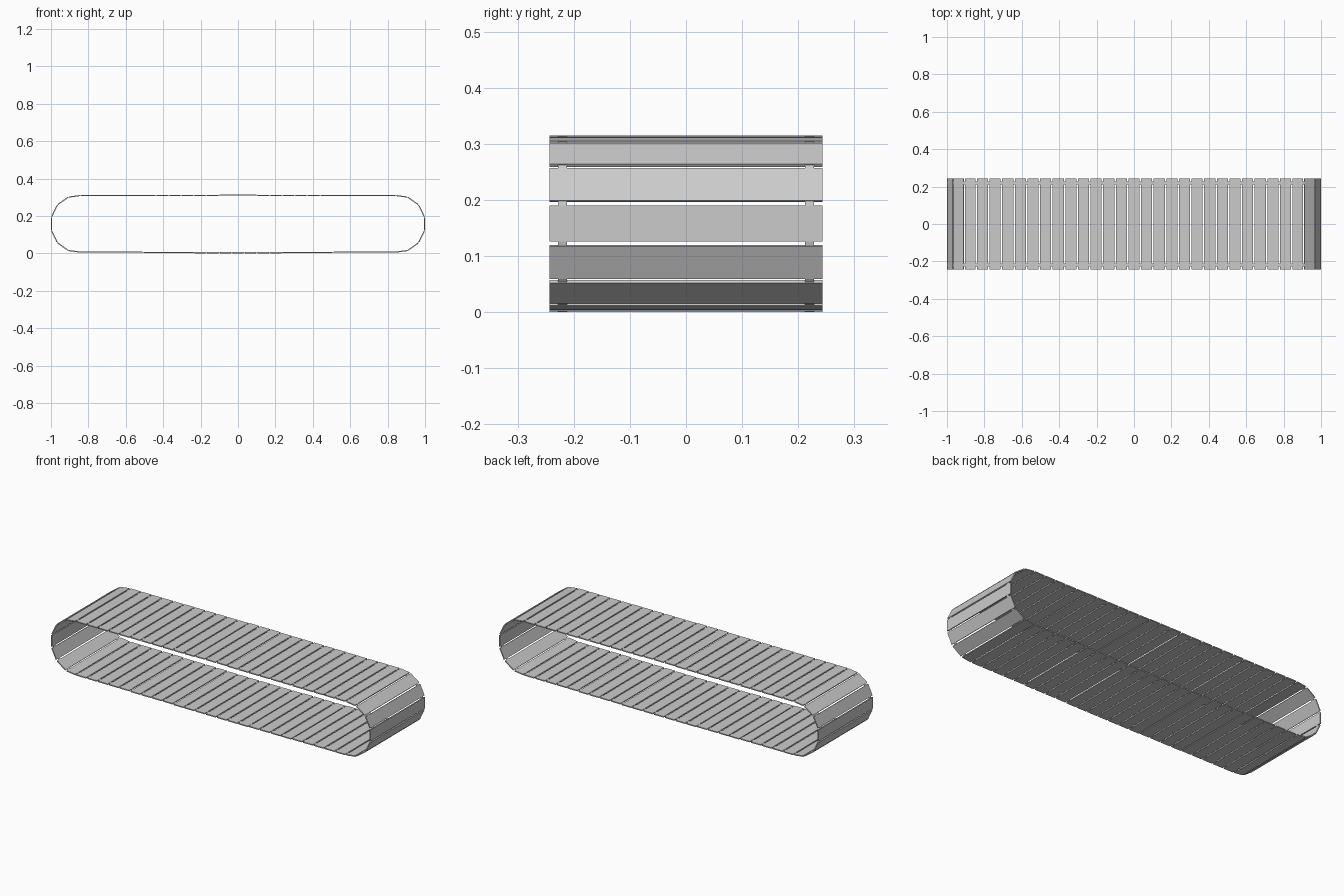
import bpy
from mathutils import Matrix, Vector

if "Cube" in bpy.data.objects:
    bpy.data.objects.remove(bpy.data.objects["Cube"])

T = 0.006        # plate thickness
HALF_W = 0.243   # half belt width
GAP = 0.008      # gap between plates
N = 25           # plates per straight run
PITCH = 1.688 / N
ZC = 0.158


def box(name, p, q, y, width, inset, thick):
    # box lying along the segment p-q in the xz plane, extended across y
    p, q = Vector((p[0], 0, p[1])), Vector((q[0], 0, q[1]))
    d = q - p
    h = d.length / 2 - inset
    u, v = d.normalized(), Vector((0, 1, 0))
    n = u.cross(v)
    c = (p + q) / 2 + v * y
    verts = [c + u * a * h + v * b * width / 2 + n * e * thick / 2
             for a in (-1, 1) for b in (-1, 1) for e in (-1, 1)]
    faces = [(0, 1, 3, 2), (4, 6, 7, 5), (0, 4, 5, 1),
             (2, 3, 7, 6), (0, 2, 6, 4), (1, 5, 7, 3)]
    me = bpy.data.meshes.new(name)
    me.from_pydata(verts, [], faces)
    ob = bpy.data.objects.new(name, me)
    bpy.context.collection.objects.link(ob)
    return ob


# Plates of the straight runs: slightly raised or lowered towards the middle
segs = []
for i in range(N):
    x = (i - (N - 1) / 2) * PITCH
    top = 0.312 if abs(x) < 0.11 else (0.310 if abs(x) < 0.5 else 0.309)
    bot = 0.003 if abs(x) < 0.23 else (0.005 if abs(x) < 0.5 else 0.007)
    segs.append(((x - PITCH / 2, top), (x + PITCH / 2, top)))

# Plates wrapping around each end
end = [(0.844, 0.309), (0.907, 0.301), (0.966, 0.259), (0.997, 0.194)]
end += [(x, 2 * ZC - z) for x, z in reversed(end)]
segs += list(zip(end, end[1:]))

for i in reversed(range(N)):
    x = (i - (N - 1) / 2) * PITCH
    bot = 0.003 if abs(x) < 0.23 else (0.005 if abs(x) < 0.5 else 0.007)
    segs.append(((x + PITCH / 2, bot), (x - PITCH / 2, bot)))
left = [(-x, z) for x, z in reversed(end)]
segs += list(zip(left, left[1:]))

for k, (p, q) in enumerate(segs):
    box(f"track_plate_{k}", p, q, 0, 2 * HALF_W, GAP / 2, T)

# Small hinge links bridging the gap between neighbouring plates
for k, (p, q) in enumerate(segs):
    r, s = segs[(k + 1) % len(segs)]
    a = Vector(q) + (Vector(p) - Vector(q)).normalized() * GAP * 0.7
    b = Vector(r) + (Vector(s) - Vector(r)).normalized() * GAP * 0.7
    for side in (-1, 1):
        box(f"hinge_link_{k}", a, b, side * 0.22, 0.016, 0, T * 0.6)
